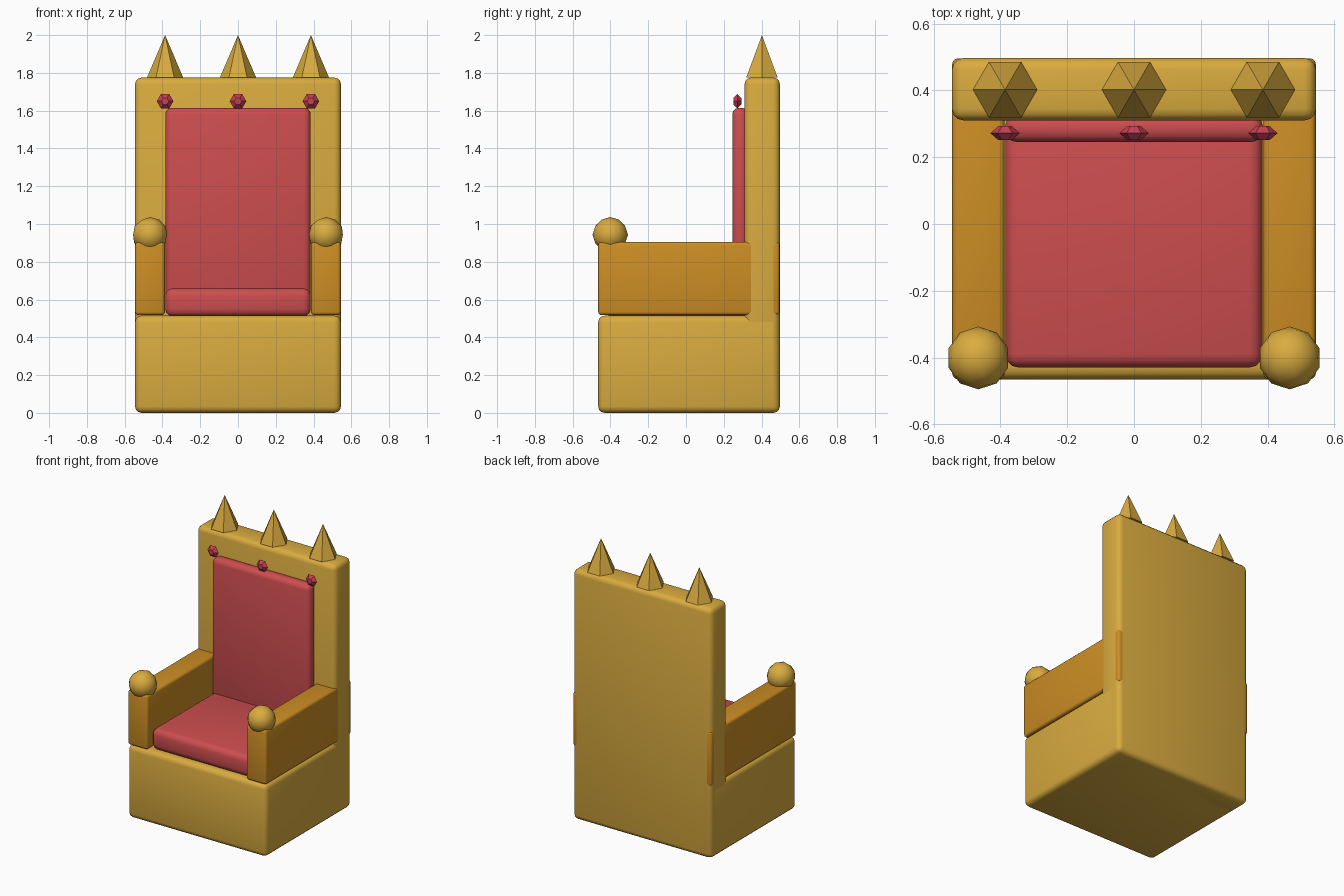
import bpy
import bmesh
import math
from mathutils import Matrix

if "Cube" in bpy.data.objects:
    bpy.data.objects.remove(bpy.data.objects["Cube"], do_unlink=True)


def material(name, rgb):
    mat = bpy.data.materials.new(name)
    mat.use_nodes = True
    mat.diffuse_color = (*rgb, 1)
    mat.node_tree.nodes["Principled BSDF"].inputs["Base Color"].default_value = (*rgb, 1)
    return mat


gold = material("gold", (0.70, 0.41, 0.05))
amber = material("amber", (0.61, 0.27, 0.018))
red = material("red_velvet", (0.61, 0.075, 0.078))
crimson = material("crimson_gem", (0.58, 0.05, 0.09))


def finish(name, bm, mat, location=(0, 0, 0), smooth=False):
    bmesh.ops.recalc_face_normals(bm, faces=bm.faces)
    mesh = bpy.data.meshes.new(name)
    bm.to_mesh(mesh)
    bm.free()
    mesh.materials.append(mat)
    obj = bpy.data.objects.new(name, mesh)
    obj.location = location
    bpy.context.collection.objects.link(obj)
    if smooth:
        bpy.ops.object.select_all(action="DESELECT")
        obj.select_set(True)
        bpy.context.view_layer.objects.active = obj
        bpy.ops.object.shade_smooth_by_angle(angle=math.radians(40))
    return obj


def rounded_box(name, xs, ys, zs, bevel, mat):
    """Box between pairs of limits, with rounded edges."""
    bm = bmesh.new()
    bmesh.ops.create_cube(bm, size=1)
    for v in bm.verts:
        v.co = [lim[0] if c < 0 else lim[1] for c, lim in zip(v.co, (xs, ys, zs))]
    bmesh.ops.bevel(bm, geom=bm.edges[:], offset=bevel, segments=3,
                    profile=0.5, affect="EDGES")
    return finish(name, bm, mat, smooth=True)


def frustum(bm, r1, r2, depth, matrix):
    bmesh.ops.create_cone(bm, cap_ends=True, segments=6, radius1=r1, radius2=r2,
                          depth=depth, matrix=matrix)


# Body and cushions
rounded_box("base", (-0.545, 0.545), (-0.465, 0.495), (0, 0.515), 0.035, gold)
rounded_box("backrest", (-0.545, 0.545), (0.31, 0.497), (0, 1.775), 0.035, gold)
rounded_box("seat_cushion", (-0.385, 0.385), (-0.43, 0.33), (0.51, 0.66), 0.04, red)
rounded_box("back_cushion", (-0.385, 0.385), (0.245, 0.33), (0.53, 1.615), 0.035, red)

# Arms with ball finials
for side, s in (("right", -1), ("left", 1)):
    xs = sorted((s * 0.387, s * 0.5445))
    rounded_box(side + "_arm", xs, (-0.465, 0.496), (0.517, 0.905), 0.018, amber)
    ball = bmesh.new()
    bmesh.ops.create_icosphere(ball, subdivisions=2, radius=0.094)
    finish(side + "_arm_ball", ball, gold, (s * 0.466, -0.401, 0.943), smooth=True)

# Crest spikes and gems
for label, x in (("right", -0.386), ("middle", 0), ("left", 0.386)):
    spike = bmesh.new()
    frustum(spike, 0.096, 0, 0.225, Matrix.Rotation(math.pi / 2, 4, "Z"))
    finish(label + "_spike", spike, gold, (x, 0.402, 1.8875))

    # Two hexagonal frustums back to back, facing forward
    gem = bmesh.new()
    for sign in (-1, 1):
        turn = Matrix.Rotation(sign * math.pi / 2, 4, "X")
        shift = Matrix.Translation((0, -sign * 0.0105, 0))
        frustum(gem, 0.044, 0.02, 0.021, shift @ turn @ Matrix.Rotation(math.pi / 2, 4, "Z"))
    inner = [f for f in gem.faces if abs(f.calc_center_median().y) < 0.001]
    bmesh.ops.delete(gem, geom=inner, context="FACES_ONLY")
    bmesh.ops.remove_doubles(gem, verts=gem.verts, dist=0.001)
    finish(label + "_gem", gem, crimson, (x, 0.272, 1.65))
